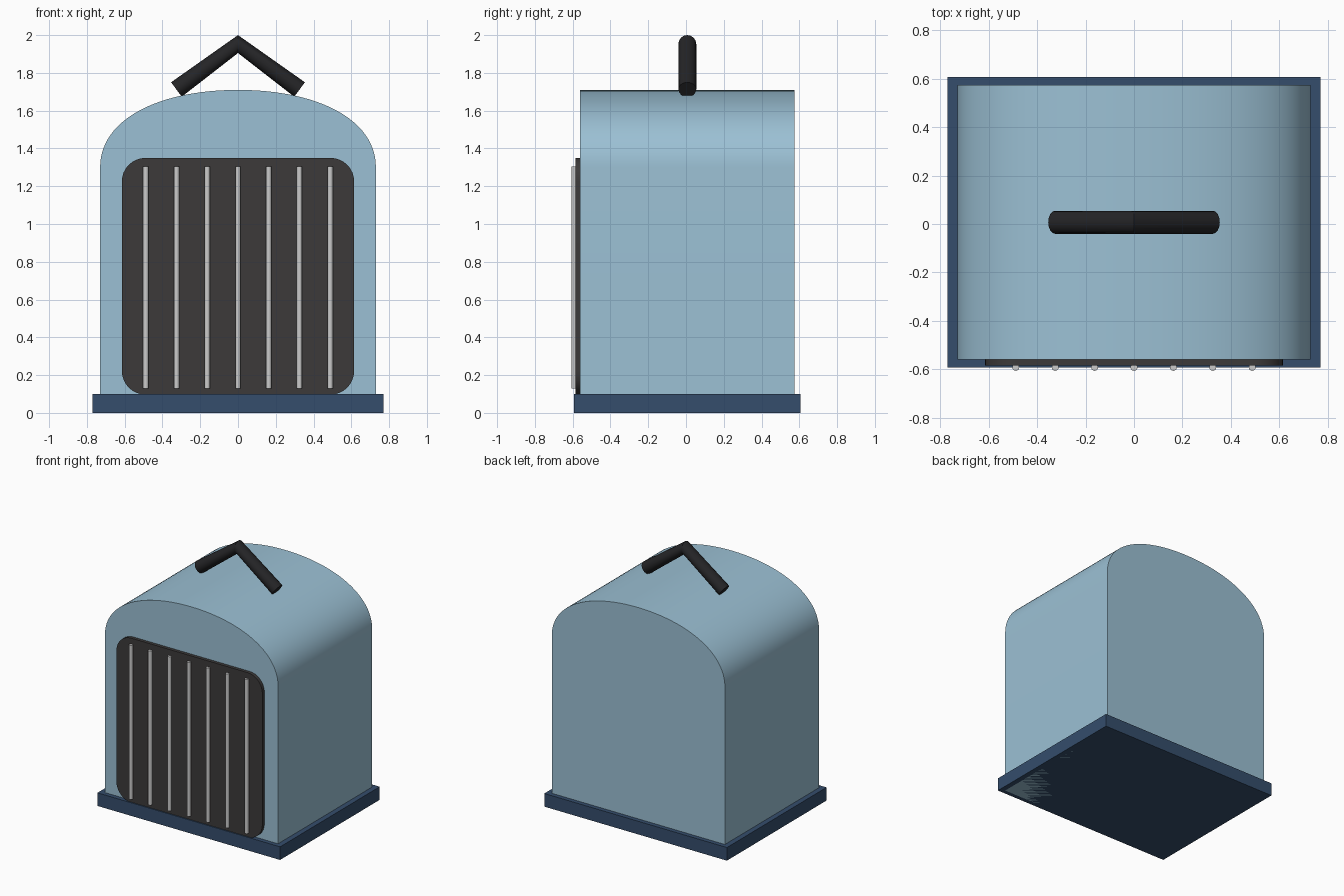
import bpy, bmesh, math
from mathutils import Vector

if "Cube" in bpy.data.objects:
    bpy.data.objects.remove(bpy.data.objects["Cube"])

CY = 0.007  # depth centre of body, base and handle


def material(name, rgb):
    m = bpy.data.materials.new(name)
    m.diffuse_color = (*rgb, 1)
    m.use_nodes = True
    m.node_tree.nodes["Principled BSDF"].inputs["Base Color"].default_value = m.diffuse_color
    return m


BLUE = material("light_blue", (0.33, 0.53, 0.66))
NAVY = material("navy", (0.035, 0.075, 0.15))
DARK = material("dark_grey", (0.045, 0.042, 0.042))
BLACK = material("black", (0.018, 0.018, 0.02))
SILVER = material("silver", (0.55, 0.55, 0.56))


def finish(ob, mat):
    ob.data.materials.clear()
    ob.data.materials.append(mat)
    for p in ob.data.polygons:
        p.use_smooth = True
    ob.data.set_sharp_from_angle(angle=math.radians(35))


def extrude_profile(name, pts, y0, y1, mat):
    """Close an x/z outline and extrude it from y0 to y1."""
    bm = bmesh.new()
    face = bm.faces.new([bm.verts.new((x, y0, z)) for x, z in pts])
    out = bmesh.ops.extrude_face_region(bm, geom=[face])
    verts = [v for v in out["geom"] if isinstance(v, bmesh.types.BMVert)]
    bmesh.ops.translate(bm, verts=verts, vec=(0, y1 - y0, 0))
    bmesh.ops.recalc_face_normals(bm, faces=bm.faces)
    me = bpy.data.meshes.new(name)
    bm.to_mesh(me)
    bm.free()
    ob = bpy.data.objects.new(name, me)
    bpy.context.collection.objects.link(ob)
    finish(ob, mat)
    return ob


def bezier(p0, p1, p2, p3, n):
    for i in range(n + 1):
        t = i / n
        s = 1 - t
        yield tuple(s**3 * a + 3 * s * s * t * b + 3 * s * t * t * c + t**3 * d
                    for a, b, c, d in zip(p0, p1, p2, p3))


# Domed body
right = [(0.73, 0.0)] + list(bezier((0.73, 1.30), (0.73, 1.56), (0.41, 1.71), (0, 1.71), 24))
left = [(-x, z) for x, z in reversed(right[:-1])]
extrude_profile("body", right + left, CY - 0.567, CY + 0.567, BLUE)

# Base plinth
extrude_profile("base", [(-0.77, 0), (0.77, 0), (0.77, 0.1), (-0.77, 0.1)],
                CY - 0.6, CY + 0.6, NAVY)

# Rounded grille panel
W, Z0, Z1, R = 0.615, 0.097, 1.35, 0.125
outline = []
for cx, cz, start in ((W - R, Z1 - R, 0), (-W + R, Z1 - R, 90),
                      (-W + R, Z0 + R, 180), (W - R, Z0 + R, 270)):
    for i in range(9):
        a = math.radians(start + i * 90 / 8)
        outline.append((cx + R * math.cos(a), cz + R * math.sin(a)))
extrude_profile("grille_panel", outline, -0.585, -0.555, DARK)

# Vertical grille bars
for i in range(7):
    bpy.ops.mesh.primitive_cylinder_add(vertices=16, radius=0.0145, depth=1.175,
                                        location=((i - 3) * 0.1627, -0.592, 0.7175))
    bar = bpy.context.object
    bar.name = f"grille_bar_{i + 1}"
    finish(bar, SILVER)

# Bent handle on top
cu = bpy.data.curves.new("handle", "CURVE")
cu.dimensions = "3D"
cu.bevel_depth = 0.0475
cu.bevel_resolution = 6
cu.use_fill_caps = True
sp = cu.splines.new("POLY")
sp.points.add(2)
for p, (x, z) in zip(sp.points, ((-0.326, 1.712), (0, 1.9525), (0.326, 1.712))):
    p.co = (x, CY, z, 1)
handle = bpy.data.objects.new("handle", cu)
bpy.context.collection.objects.link(handle)
bpy.ops.object.select_all(action="DESELECT")
handle.select_set(True)
bpy.context.view_layer.objects.active = handle
bpy.ops.object.convert(target="MESH")
finish(bpy.context.object, BLACK)
